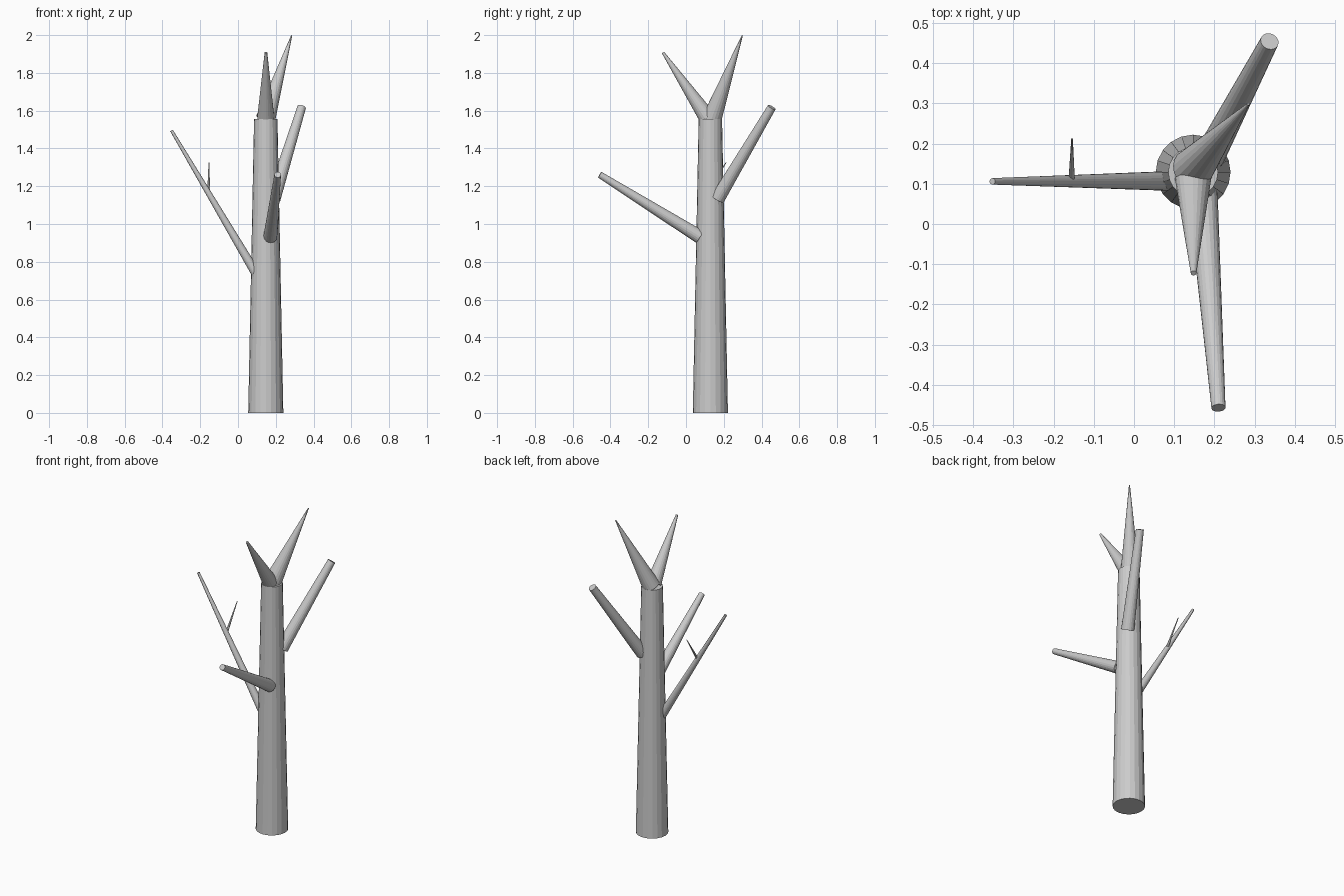
import bpy
from mathutils import Vector

SIDES = 20


def limb(name, start, end, r_start, r_end):
    """Tapered round limb between two points."""
    a, b = Vector(start), Vector(end)
    axis = b - a
    bpy.ops.mesh.primitive_cone_add(vertices=SIDES, radius1=r_start, radius2=r_end,
                                    depth=axis.length, location=(a + b) / 2)
    obj = bpy.context.object
    obj.name = name
    obj.rotation_euler = axis.to_track_quat('Z', 'Y').to_euler()
    return obj


# Trunk
limb("trunk", (0.147, 0.129, 0), (0.147, 0.129, 1.555), 0.093, 0.062)

# Forked crown
limb("crown_fork_back", (0.147, 0.138, 1.56), (0.284, 0.298, 1.998), 0.052, 0.003)
limb("crown_fork_front", (0.147, 0.112, 1.565), (0.148, -0.122, 1.908), 0.045, 0.007)

# Side branches
limb("branch_back", (0.188, 0.168, 1.135), (0.337, 0.454, 1.618), 0.038, 0.023)
limb("branch_front", (0.171, 0.073, 0.932), (0.21, -0.457, 1.261), 0.037, 0.0175)
limb("branch_left", (0.102, 0.107, 0.727), (-0.352, 0.106, 1.495), 0.025, 0.008)

# Twig on the left branch
limb("twig", (-0.155, 0.107, 1.165), (-0.154, 0.212, 1.325), 0.008, 0.002)
